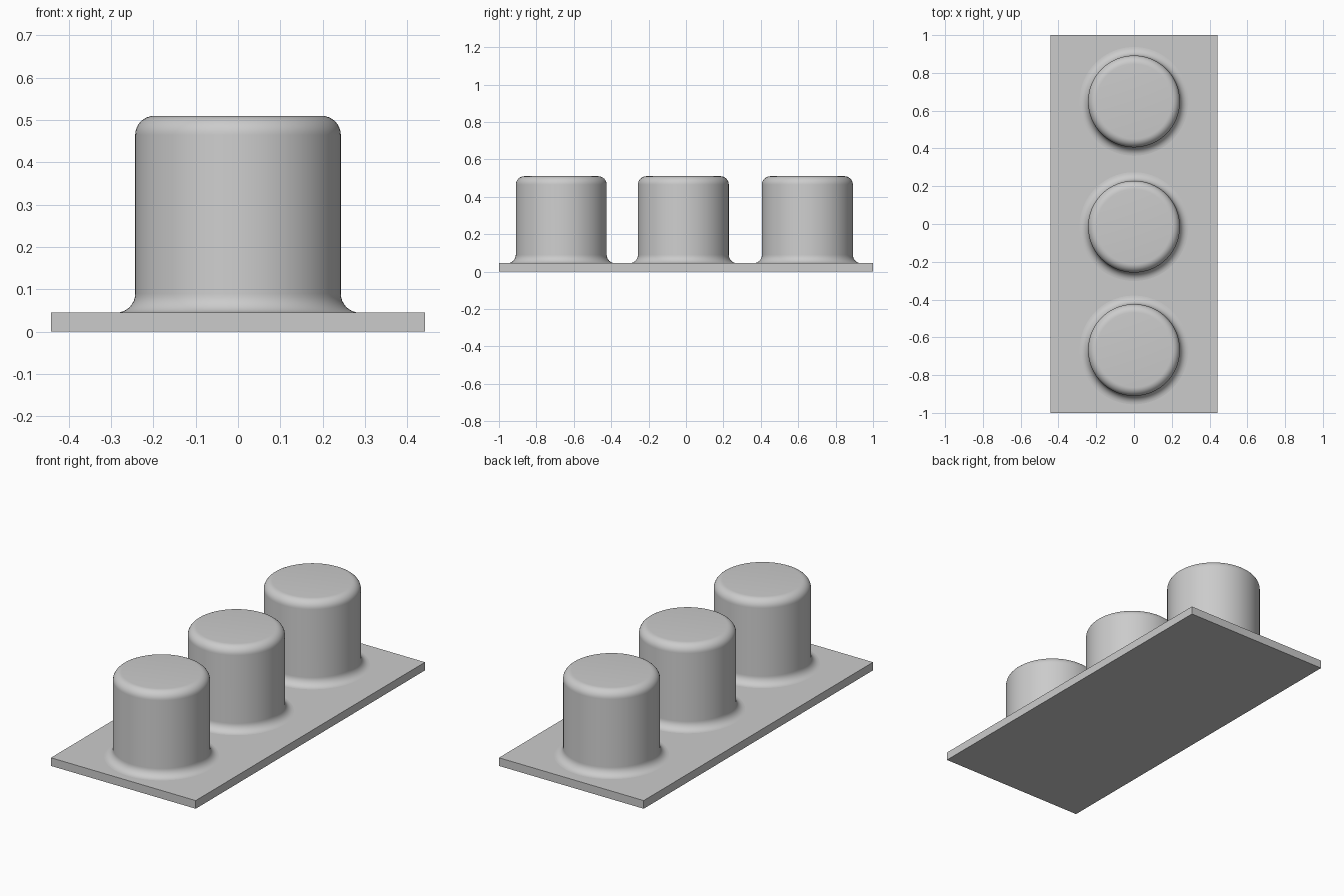
import bpy
import bmesh
from math import sin, cos, pi, radians

cube = bpy.data.objects.get("Cube")
if cube:
    bpy.data.objects.remove(cube, do_unlink=True)

WIDTH, LENGTH, PLATE_TOP = 0.884, 2.0, 0.045
RADIUS, TOP, FILLET = 0.243, 0.51, 0.045
SIDES, STEPS = 96, 8

grey = bpy.data.materials.new("plain grey")
color = (0.6, 0.6, 0.6, 1)
grey.diffuse_color = color
grey.use_nodes = True
grey.node_tree.nodes["Principled BSDF"].inputs["Base Color"].default_value = color


def add_object(name, bm, location):
    bmesh.ops.recalc_face_normals(bm, faces=bm.faces)
    mesh = bpy.data.meshes.new(name)
    bm.to_mesh(mesh)
    bm.free()
    mesh.materials.append(grey)
    obj = bpy.data.objects.new(name, mesh)
    obj.location = location
    bpy.context.collection.objects.link(obj)
    return obj


def lathe(profile):
    """Revolve (radius, z) points into a capped solid."""
    bm = bmesh.new()
    rings = [[bm.verts.new((r * cos(2 * pi * i / SIDES), r * sin(2 * pi * i / SIDES), z))
              for i in range(SIDES)] for r, z in profile]
    for low, high in zip(rings, rings[1:]):
        for i in range(SIDES):
            j = (i + 1) % SIDES
            bm.faces.new((low[i], low[j], high[j], high[i]))
    bm.faces.new(rings[0])
    bm.faces.new(rings[-1])
    return bm


# Flat base plate
bm = bmesh.new()
bmesh.ops.create_cube(bm, size=1)
bmesh.ops.scale(bm, vec=(WIDTH, LENGTH, PLATE_TOP), verts=bm.verts)
add_object("base_plate", bm, (0, 0, PLATE_TOP / 2))

# Post outline: sunk foot, concave base fillet, convex top rounding
angles = [k * pi / 2 / STEPS for k in range(STEPS + 1)]
outline = [(RADIUS + FILLET, PLATE_TOP / 2)]
outline += [(RADIUS + FILLET * (1 - sin(a)), PLATE_TOP + FILLET * (1 - cos(a))) for a in angles]
outline += [(RADIUS - FILLET * (1 - cos(a)), TOP - FILLET * (1 - sin(a))) for a in angles]

# Three posts in a row
posts = [add_object(name, lathe(outline), (0, y, 0))
         for name, y in (("front_post", -0.667), ("middle_post", -0.014), ("back_post", 0.649))]

bpy.ops.object.select_all(action="DESELECT")
for post in posts:
    post.select_set(True)
bpy.context.view_layer.objects.active = posts[0]
bpy.ops.object.shade_smooth_by_angle(angle=radians(30))
